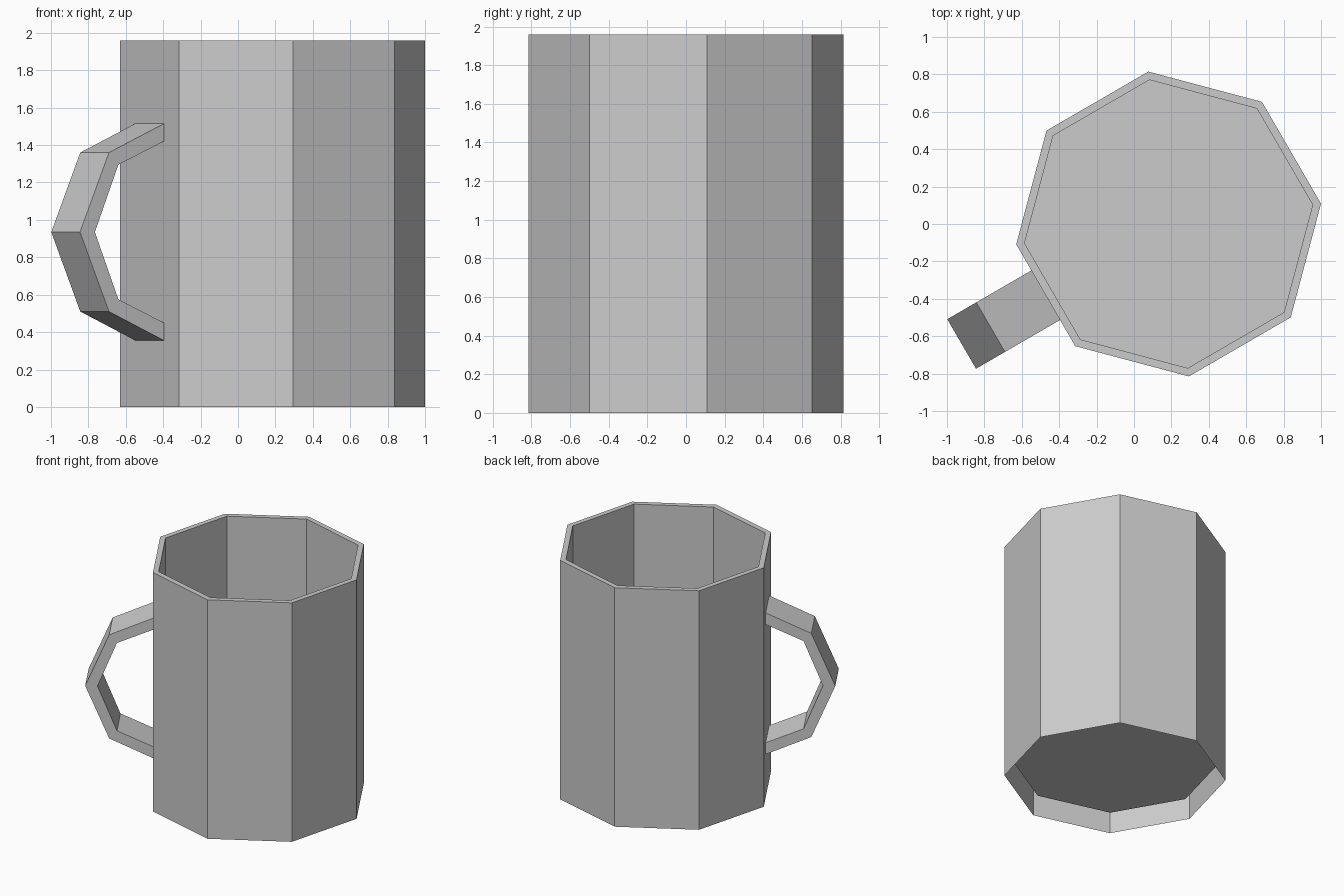
import bpy, bmesh
from math import sin, cos, radians
from mathutils import Matrix

if "Cube" in bpy.data.objects:
    bpy.data.objects.remove(bpy.data.objects["Cube"])

CX = 0.185                     # mug axis position in x
SIDES = 8


def finish(bm, name):
    bmesh.ops.recalc_face_normals(bm, faces=bm.faces)
    mesh = bpy.data.meshes.new(name)
    bm.to_mesh(mesh)
    bm.free()
    obj = bpy.data.objects.new(name, mesh)
    bpy.context.collection.objects.link(obj)
    return obj


def bridge(bm, a, b, closed=True):
    n = len(a)
    for i in range(n if closed else n - 1):
        j = (i + 1) % n
        bm.faces.new((a[i], a[j], b[j], b[i]))


# Mug body: outer wall, rim, inner wall and raised floor (open underneath)
bm = bmesh.new()
rings = []
for r, z in [(0.822, 0), (0.822, 1.96), (0.777, 1.96), (0.777, 0.15)]:
    angles = [radians(7.6 + 360 / SIDES * i) for i in range(SIDES)]
    rings.append([bm.verts.new((CX + r * cos(a), r * sin(a), z)) for a in angles])
for lower, upper in zip(rings, rings[1:]):
    bridge(bm, lower, upper)
bm.faces.new(rings[-1])
finish(bm, "mug_body")

# Handle: faceted arch profile (distance from axis, height), mirrored about mid height
MID, HALF_WIDTH = 0.935, 0.153
outer = [(0.722, 0.597), (1.10, 0.425), (1.279, 0)]
inner = [(0.722, 0.502), (1.042, 0.36), (1.187, 0)]
bm = bmesh.new()
sections = []
full = list(zip(outer, inner))
full += [((o[0], -o[1]), (i[0], -i[1])) for o, i in reversed(full[:-1])]
for o, i in full:
    sections.append([bm.verts.new((r, y, MID + z)) for (r, z), y in
                     [(o, -HALF_WIDTH), (o, HALF_WIDTH), (i, HALF_WIDTH), (i, -HALF_WIDTH)]])
for a, b in zip(sections, sections[1:]):
    bridge(bm, a, b)
bm.faces.new(sections[0])
bm.faces.new(sections[-1])
bm.transform(Matrix.Translation((CX, 0, 0)) @ Matrix.Rotation(radians(210.1), 4, 'Z'))
finish(bm, "handle")
